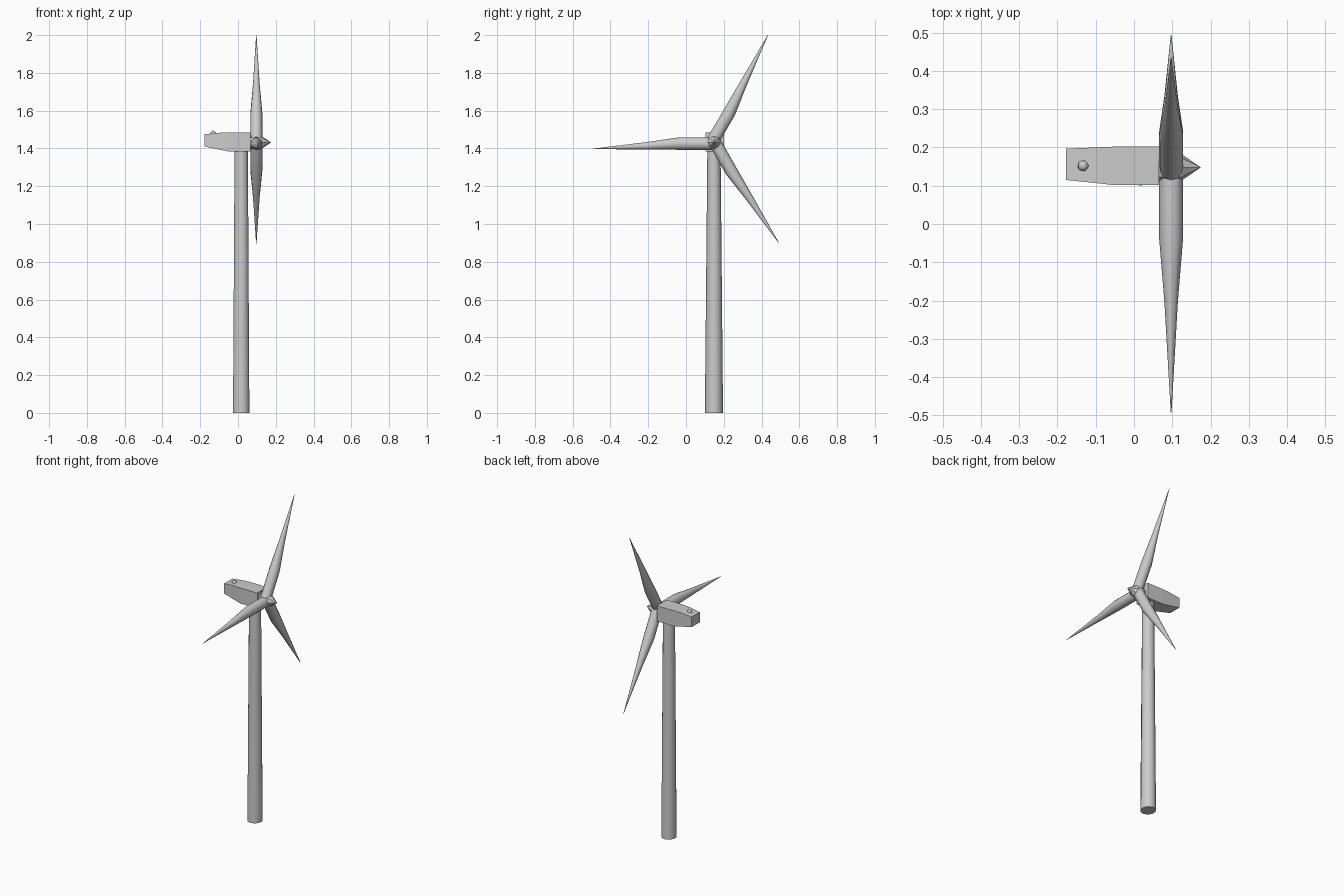
import bpy, bmesh, math
from mathutils import Vector

if "Cube" in bpy.data.objects:
    bpy.data.objects.remove(bpy.data.objects["Cube"])

HUB = Vector((0.097, 0.145, 1.432))


def loft(name, rings, smooth=False):
    """Skin a list of equal-length point rings and cap both ends."""
    bm = bmesh.new()
    loops = [[bm.verts.new(p) for p in ring] for ring in rings]
    n = len(loops[0])
    for a, b in zip(loops, loops[1:]):
        for i in range(n):
            j = (i + 1) % n
            bm.faces.new((a[i], a[j], b[j], b[i]))
    bm.faces.new(loops[0][::-1])
    bm.faces.new(loops[-1])
    bmesh.ops.remove_doubles(bm, verts=bm.verts, dist=1e-6)
    bmesh.ops.recalc_face_normals(bm, faces=bm.faces)
    mesh = bpy.data.meshes.new(name)
    bm.to_mesh(mesh)
    bm.free()
    ob = bpy.data.objects.new(name, mesh)
    bpy.context.collection.objects.link(ob)
    if smooth:
        bpy.context.view_layer.objects.active = ob
        ob.select_set(True)
        bpy.ops.object.shade_smooth_by_angle(angle=math.radians(50))
        ob.select_set(False)
    return ob


def ring(centre, u, v, n):
    """Ellipse of n points spanned by the half-axes u and v."""
    return [centre + u * math.cos(2 * math.pi * i / n) + v * math.sin(2 * math.pi * i / n)
            for i in range(n)]


X, Y, Z = Vector((1, 0, 0)), Vector((0, 1, 0)), Vector((0, 0, 1))

# Tapered tower
loft("tower", [ring(Vector((0.017, 0.148, z)), Y * ry, X * rx, 10)
               for z, ry, rx in ((0, 0.048, 0.0455), (1.40, 0.035, 0.037))], True)

# Nacelle: x, y range, z range of each section
sections = ((-0.178, 0.115, 0.197, 1.410, 1.475),
            (-0.100, 0.107, 0.200, 1.394, 1.483),
            (-0.055, 0.102, 0.202, 1.385, 1.484),
            (0.065, 0.102, 0.202, 1.385, 1.484))
loft("nacelle", [[Vector((x, y0, z0)), Vector((x, y1, z0)), Vector((x, y1, z1)), Vector((x, y0, z1))]
                 for x, y0, y1, z0, z1 in sections])

# Beacon on the nacelle roof
bpy.ops.mesh.primitive_ico_sphere_add(subdivisions=1, radius=0.016, location=(-0.133, 0.152, 1.479))
bpy.context.object.name = "beacon"

# Hub with pointed nose
nose = ((0.060, 0.036), (0.122, 0.036), (0.174, 0.0006))
loft("hub", [ring(Vector((x, 0.148, HUB.z)), Y * r, Z * r, 8) for x, r in nose])

# Three blades: distance, sideways offset, half chord, half depth
stations = ((0.010, -0.007, 0.033, 0.0315),
            (0.180, -0.006, 0.033, 0.0315),
            (0.350, -0.018, 0.020, 0.0175),
            (0.637, -0.034, 0.001, 0.0010))
for k in range(3):
    a = math.radians(180 - 120 * k)
    along = Vector((0, math.cos(a), math.sin(a)))
    side = Vector((0, along.z, -along.y))
    loft(f"blade_{k + 1}", [ring(HUB + along * d + side * s, side * c, X * t, 12)
                            for d, s, c, t in stations], True)
